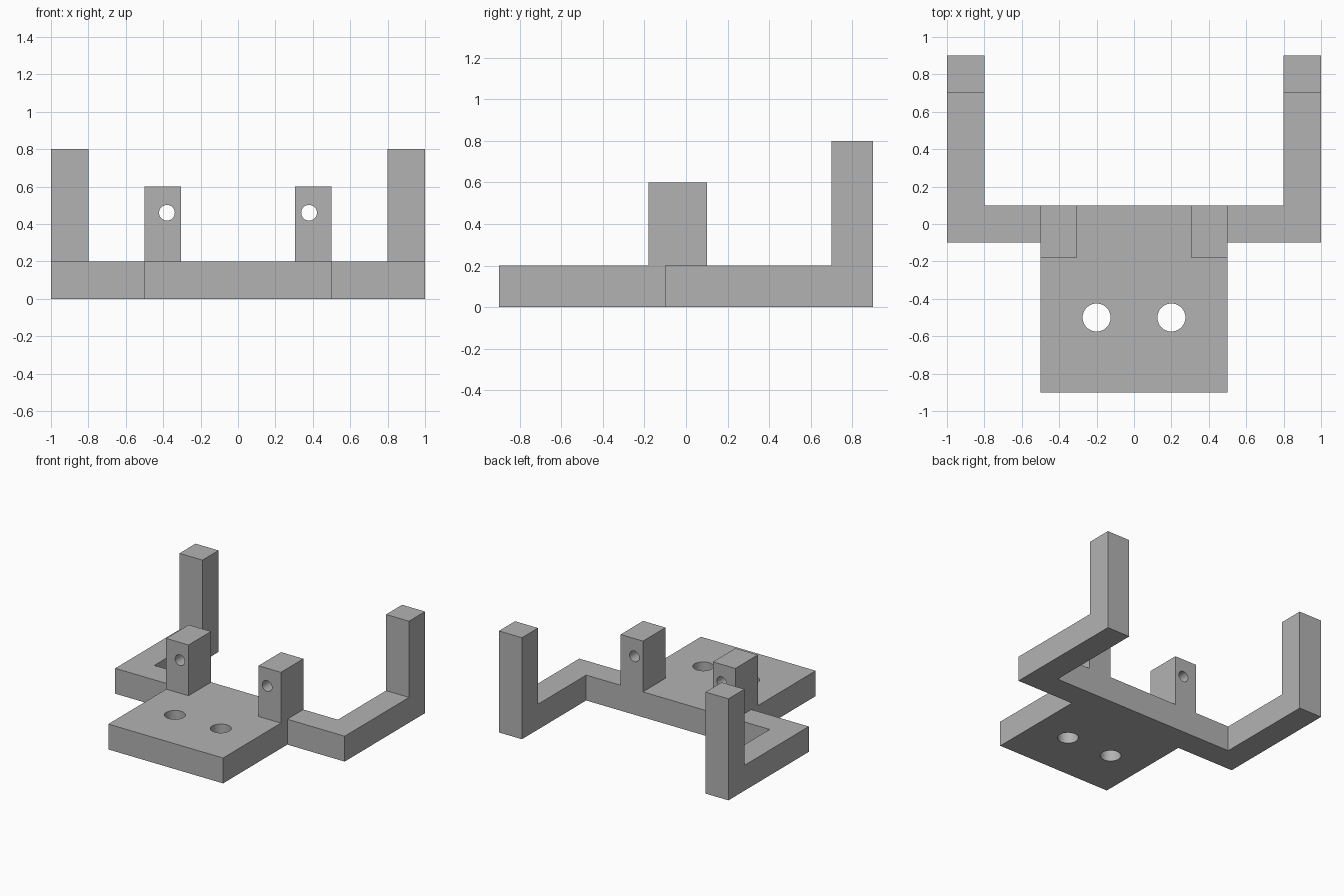
import bpy
import bmesh
import math
from mathutils import Matrix, Vector

default = bpy.data.objects.get("Cube")
if default:
    bpy.data.objects.remove(default, do_unlink=True)

THICK = 0.2

grey = bpy.data.materials.new("plain grey")
grey.use_nodes = True
colour = (0.45, 0.45, 0.45, 1.0)
grey.diffuse_color = colour
grey.node_tree.nodes["Principled BSDF"].inputs["Base Color"].default_value = colour


def make_object(name, bm):
    bmesh.ops.recalc_face_normals(bm, faces=bm.faces)
    mesh = bpy.data.meshes.new(name)
    bm.to_mesh(mesh)
    bm.free()
    mesh.materials.append(grey)
    obj = bpy.data.objects.new(name, mesh)
    bpy.context.collection.objects.link(obj)
    return obj


def box(name, low, high):
    low, high = Vector(low), Vector(high)
    matrix = Matrix.Translation((low + high) / 2) @ Matrix.Diagonal((*(high - low), 1))
    bm = bmesh.new()
    bmesh.ops.create_cube(bm, size=1, matrix=matrix)
    return make_object(name, bm)


def rod(name, centre, radius, tilt=0.0):
    matrix = Matrix.Translation(centre) @ Matrix.Rotation(tilt, 4, "X")
    bm = bmesh.new()
    bmesh.ops.create_cone(bm, cap_ends=True, segments=32, radius1=radius,
                          radius2=radius, depth=0.6, matrix=matrix)
    return make_object(name, bm)


def combine(target, tool, operation):
    # Apply the boolean, then drop the helper
    tool.hide_render = True
    mod = target.modifiers.new(tool.name, "BOOLEAN")
    mod.operation, mod.solver, mod.object = operation, "EXACT", tool
    bpy.context.view_layer.objects.active = target
    bpy.ops.object.modifier_apply(modifier=mod.name)
    bpy.data.objects.remove(tool, do_unlink=True)


# Base: front plate, cross bar and two rear arms as one mirrored outline
half = [(0.5, -0.9), (0.5, -0.1), (1, -0.1), (1, 0.9), (0.8, 0.9), (0.8, 0.1)]
outline = half + [(-x, y) for x, y in reversed(half)]
bm = bmesh.new()
face = bm.faces.new([bm.verts.new((x, y, 0)) for x, y in outline])
extruded = bmesh.ops.extrude_face_region(bm, geom=[face])["geom"]
bmesh.ops.translate(bm, vec=(0, 0, THICK),
                    verts=[v for v in extruded if isinstance(v, bmesh.types.BMVert)])
bracket = make_object("bracket", bm)

for side in (-1, 1):
    def span(a, b):
        return sorted((side * a, side * b))

    # Rear column at the end of each arm
    x0, x1 = span(0.8, 1)
    combine(bracket, box("rear_column", (x0, 0.7, 0.1), (x1, 0.9, 0.8)), "UNION")
    # Drilled lug at each side of the plate
    x0, x1 = span(0.305, 0.5)
    combine(bracket, box("lug", (x0, -0.18, 0.1), (x1, 0.1, 0.6)), "UNION")

for side in (-1, 1):
    # Cross hole through the lug, and mounting hole through the plate
    combine(bracket, rod("lug_hole", (side * 0.38, -0.04, 0.46), 0.042, math.pi / 2),
            "DIFFERENCE")
    combine(bracket, rod("mounting_hole", (side * 0.2, -0.5, 0.1), 0.075), "DIFFERENCE")

# Smooth hole walls, sharp edges elsewhere
bpy.ops.object.select_all(action="DESELECT")
bracket.select_set(True)
bpy.context.view_layer.objects.active = bracket
bpy.ops.object.shade_smooth_by_angle(angle=math.radians(30))
